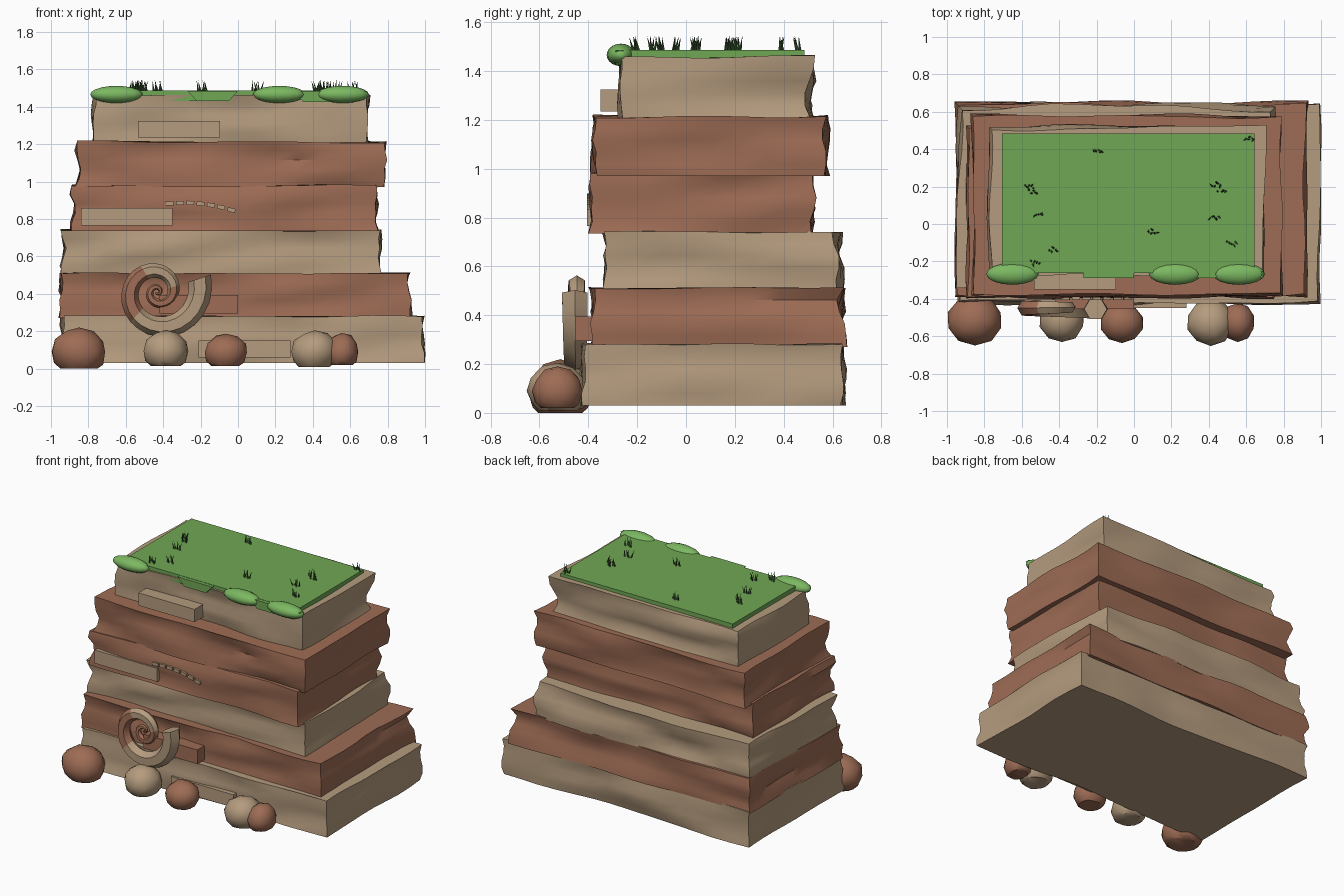
import bpy, bmesh, math, random
from mathutils import Vector, Matrix, noise

random.seed(4)
cube = bpy.data.objects.get("Cube")
if cube:
    bpy.data.objects.remove(cube, do_unlink=True)


def material(name, rgb):
    m = bpy.data.materials.new(name)
    m.use_nodes = True
    m.diffuse_color = (*rgb, 1)
    m.node_tree.nodes["Principled BSDF"].inputs["Base Color"].default_value = (*rgb, 1)
    return m


TAN = material("tan stone", (0.46, 0.33, 0.21))
BROWN = material("brown stone", (0.34, 0.15, 0.09))
GRASS = material("grass green", (0.16, 0.39, 0.09))
BUSH = material("bush green", (0.2, 0.48, 0.12))
BLADE = material("dark blade green", (0.05, 0.12, 0.04))


def finish(name, bm, mats, smooth=None):
    """Turn a bmesh into an object, smoothing soft angles if asked."""
    bmesh.ops.recalc_face_normals(bm, faces=bm.faces)
    me = bpy.data.meshes.new(name)
    bm.to_mesh(me)
    bm.free()
    for m in mats:
        me.materials.append(m)
    ob = bpy.data.objects.new(name, me)
    bpy.context.collection.objects.link(ob)
    if smooth:
        bpy.ops.object.select_all(action="DESELECT")
        ob.select_set(True)
        bpy.context.view_layer.objects.active = ob
        bpy.ops.object.shade_smooth_by_angle(angle=math.radians(smooth))
    return ob


def add_box(bm, lo, hi, turn=0):
    lo, hi = Vector(lo), Vector(hi)
    mat = (Matrix.Translation((lo + hi) / 2) @ Matrix.Rotation(turn, 4, "Y")
           @ Matrix.Diagonal((*(hi - lo), 1)))
    return bmesh.ops.create_cube(bm, size=1, matrix=mat)["verts"]


def box(name, lo, hi, mat):
    bm = bmesh.new()
    add_box(bm, lo, hi)
    return finish(name, bm, [mat])


def stratum(name, x0, x1, y0, y1, z0, z1, mat, seed):
    """Rock layer: stacked rectangular rings with walls pushed in and out by noise."""
    bm = bmesh.new()
    nx, ny, rows, inset = 14, 8, 5, 0.012
    x0, x1, y0, y1 = x0 + inset, x1 - inset, y0 + inset, y1 - inset
    plan = [(i / nx, 0, 0, -1) for i in range(nx)]
    plan += [(1, j / ny, 1, 0) for j in range(ny)]
    plan += [(1 - i / nx, 1, 0, 1) for i in range(nx)]
    plan += [(0, 1 - j / ny, -1, 0) for j in range(ny)]
    rings = []
    for r in range(rows + 1):
        t = r / rows
        ring = []
        for u, v, dx, dy in plan:
            if u in (0, 1) and v in (0, 1):
                dx, dy = 2 * u - 1, 2 * v - 1
            p = Vector((x0 + (x1 - x0) * u, y0 + (y1 - y0) * v, z0 + (z1 - z0) * t))
            push = 0.035 * noise.noise(Vector((p.x * 2.2, p.y * 2.2, t * 2.5 + seed * 7.3)))
            lift = 0.012 * noise.noise(Vector((p.x * 3, p.y * 3, seed * 5.1))) if t == 1 else 0
            ring.append(bm.verts.new(p + Vector((dx * push, dy * push, lift))))
        rings.append(ring)
    n = len(plan)
    for a, b in zip(rings, rings[1:]):
        for i in range(n):
            bm.faces.new((a[i], a[(i + 1) % n], b[(i + 1) % n], b[i]))
    bm.faces.new(rings[0][::-1])
    bm.faces.new(rings[-1])
    return finish(name, bm, [mat], 40)


# Rock layers, bottom to top
layers = [
    (-0.95, 1.00, -0.43, 0.65, 0.03, 0.28, TAN),
    (-0.955, 0.925, -0.39, 0.65, 0.27, 0.51, BROWN),
    (-0.945, 0.765, -0.34, 0.635, 0.50, 0.74, TAN),
    (-0.895, 0.745, -0.395, 0.525, 0.735, 0.98, BROWN),
    (-0.865, 0.795, -0.38, 0.58, 0.97, 1.215, BROWN),
    (-0.78, 0.705, -0.28, 0.525, 1.21, 1.458, TAN),
]
for i, spec in enumerate(layers):
    stratum(f"rock_layer_{i + 1}", *spec, i + 1)

# Protruding ledges
box("upper_ledge", (-0.535, -0.35, 1.235), (-0.095, -0.24, 1.325), TAN)
box("middle_ledge", (-0.84, -0.405, 0.765), (-0.35, -0.34, 0.86), TAN)
box("lower_ledge", (-0.42, -0.455, 0.295), (0.0, -0.35, 0.395), BROWN)
box("base_ledge", (-0.21, -0.45, 0.06), (0.28, -0.38, 0.15), TAN)

# Turf and its overhanging front lip
box("turf", (-0.705, -0.263, 1.43), (0.645, 0.485, 1.487), GRASS)
for k, (xa, xb, drop) in enumerate([(-0.27, 0.0, 1.43), (0.3, 0.69, 1.425)]):
    bm = bmesh.new()
    for v in add_box(bm, (xa, -0.288, drop), (xb, -0.255, 1.485)):
        if v.co.z < 1.45:
            v.co.x += 0.05 if v.co.x < (xa + xb) / 2 else -0.05
    finish(f"turf_lip_{k + 1}", bm, [GRASS])

# Bushes along the front rim
for k, x in enumerate((-0.65, 0.22, 0.56)):
    bm = bmesh.new()
    bmesh.ops.create_uvsphere(bm, u_segments=16, v_segments=10, radius=1,
                              matrix=Matrix.Translation((x, -0.267, 1.466))
                              @ Matrix.Diagonal((0.14, 0.058, 0.046, 1)))
    finish(f"bush_{k + 1}", bm, [BUSH], 60)

# Grass tufts: crossing thin blades
bm = bmesh.new()
tufts = [(-0.19, 0.39), (-0.56, 0.20), (-0.54, 0.17), (-0.51, 0.055), (-0.43, -0.135),
         (-0.53, -0.205), (0.10, -0.04), (0.44, 0.21), (0.47, 0.185), (0.43, 0.03),
         (0.52, -0.10), (0.62, 0.465)]
for x, y in tufts:
    for k in range(5):
        lean = Matrix.Rotation(random.uniform(-0.3, 0.3), 4, "Y") @ Matrix.Rotation(
            random.uniform(-0.3, 0.3), 4, "X")
        spot = Matrix.Translation((x + (k - 2) * 0.011, y + random.uniform(-0.012, 0.012), 1.484))
        bmesh.ops.create_cone(bm, segments=4, radius1=0.006, radius2=0, depth=0.06,
                              matrix=spot @ lean @ Matrix.Translation((0, 0, 0.03)))
finish("grass_tufts", bm, [BLADE])

# Boulders: lumpy spheres cut flat at the ground
boulders = [
    (-0.85, -0.515, 0.150, 0.135, 0.0, 0.22, BROWN),
    (-0.385, -0.51, 0.122, 0.125, 0.015, 0.205, TAN),
    (-0.065, -0.53, 0.118, 0.105, 0.015, 0.187, BROWN),
    (0.41, -0.525, 0.13, 0.125, 0.01, 0.205, TAN),
    (0.555, -0.525, 0.092, 0.105, 0.02, 0.19, BROWN),
]
for k, (x, y, rx, ry, low, top, mat) in enumerate(boulders):
    bm = bmesh.new()
    bmesh.ops.create_icosphere(bm, subdivisions=2, radius=1)
    for v in bm.verts:
        v.co *= 1 + 0.07 * noise.noise(v.co * 1.3 + Vector((k * 9.7, 0, 0)))
    cut = bmesh.ops.bisect_plane(bm, geom=bm.verts[:] + bm.edges[:] + bm.faces[:],
                                 plane_co=(0, 0, -0.7), plane_no=(0, 0, -1), clear_outer=True)
    rim = [e for e in cut["geom_cut"] if isinstance(e, bmesh.types.BMEdge)]
    bmesh.ops.edgeloop_fill(bm, edges=rim)
    peak = max(v.co.z for v in bm.verts)
    for v in bm.verts:
        v.co = Vector((x + v.co.x * rx, y + v.co.y * ry,
                       low + (v.co.z + 0.7) / (peak + 0.7) * (top - low)))
    finish(f"boulder_{k + 1}", bm, [mat], 35)

# Spiral shell fossil: six-sided tube widening outwards, coloured in bands
bm = bmesh.new()
steps, sides, turns = 60, 6, 2.5
rings = []
for i in range(steps + 1):
    t = i / steps
    ang = t * turns * math.tau + (0.05 - turns) * math.tau
    out = 0.015 + 0.285 * t ** 1.9
    tube = 0.006 + 0.058 * t ** 1.5
    mid = out - tube
    hub = Vector((-0.43, -0.43 - 0.025 * t, 0.41))
    radial = Vector((math.cos(ang), 0, math.sin(ang)))
    rings.append([bm.verts.new(hub + radial * (mid + tube * math.cos(s * math.tau / sides))
                               + Vector((0, tube * 0.95 * math.sin(s * math.tau / sides), 0)))
                  for s in range(sides)])
for i in range(steps):
    back = (1 - i / steps) * turns
    for s in range(sides):
        f = bm.faces.new((rings[i][s], rings[i][(s + 1) % sides],
                          rings[i + 1][(s + 1) % sides], rings[i + 1][s]))
        f.material_index = 1 if 0.42 < back < 0.75 or back > 1.0 else 0
bm.faces.new(rings[0])
bm.faces.new(rings[-1])
finish("spiral_fossil", bm, [TAN, BROWN], 30)

# Backbone fossil: a curved row of small blocks
bm = bmesh.new()
for k in range(7):
    x = -0.365 + k * 0.055
    z = 0.887 - 0.6 * (x + 0.29) ** 2
    add_box(bm, (x - 0.021, -0.405, z - 0.011), (x + 0.021, -0.36, z + 0.011), 0.05 * (k - 1))
finish("backbone_fossil", bm, [TAN])
